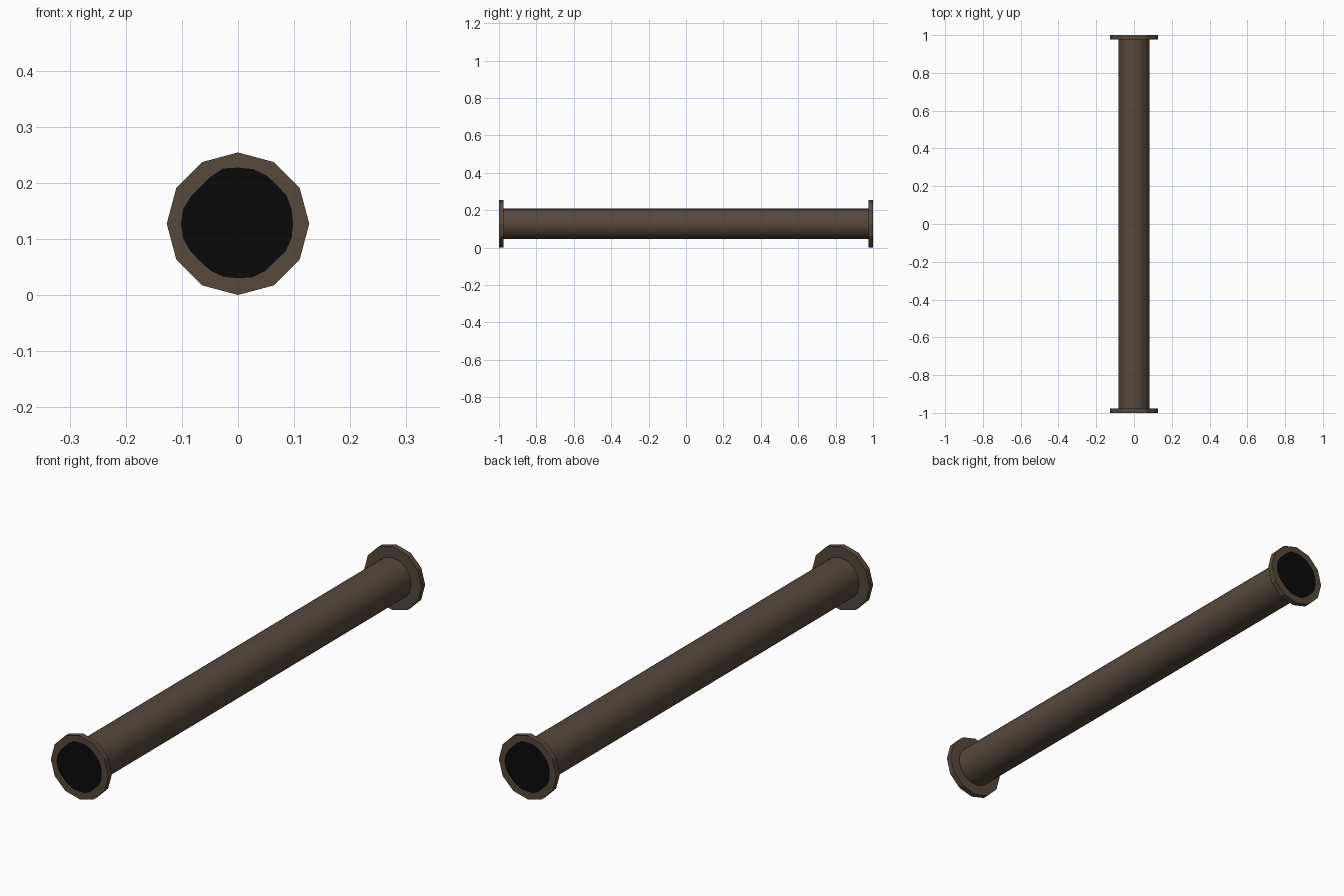
import bpy, bmesh, math

if "Cube" in bpy.data.objects:
    bpy.data.objects.remove(bpy.data.objects["Cube"])

R_FLANGE, R_PIPE, CENTRE_Z = 0.127, 0.082, 0.127
Y_END, Y_INNER = 1.0, 0.977
# Slightly uneven outline of the dark mouth, one radius every 15 degrees
MOUTH = [.098, .099, .100, .098, .100, .101, .100, .102, .097, .094, .097, .101,
         .102, .101, .098, .095, .097, .098, .097, .099, .097, .094, .098, .099]
N = len(MOUTH)


def material(name, rgb):
    m = bpy.data.materials.new(name)
    m.diffuse_color = (*rgb, 1)
    m.use_nodes = True
    m.node_tree.nodes["Principled BSDF"].inputs["Base Color"].default_value = m.diffuse_color
    return m


brown = material("rusty_brown", (0.092, 0.067, 0.047))
black = material("dark_opening", (0.003, 0.003, 0.003))


def ring(bm, radii, y):
    return [bm.verts.new((r * math.cos(math.tau * i / N), y,
                          r * math.sin(math.tau * i / N))) for i, r in enumerate(radii)]


def bridge(bm, a, b):
    return [bm.faces.new((a[i], a[(i + 1) % N], b[(i + 1) % N], b[i])) for i in range(N)]


def make_object(name, bm, mats):
    bmesh.ops.recalc_face_normals(bm, faces=bm.faces)
    mesh = bpy.data.meshes.new(name)
    bm.to_mesh(mesh)
    bm.free()
    for m in mats:
        mesh.materials.append(m)
    ob = bpy.data.objects.new(name, mesh)
    ob.location.z = CENTRE_Z
    bpy.context.collection.objects.link(ob)
    return ob


# Twelve-sided flanges with a dark mouth; the back one is the front turned half round
rim = [R_FLANGE * (1 if i % 2 == 0 else math.cos(math.pi / 12)) for i in range(N)]
for name, turn in (("front_flange", 0), ("back_flange", math.pi)):
    bm = bmesh.new()
    mouth = ring(bm, MOUTH, -Y_END)
    outer = ring(bm, rim, -Y_END)
    inner = ring(bm, rim, -Y_INNER)
    bridge(bm, mouth, outer)
    bridge(bm, outer, inner)
    bm.faces.new(inner)
    bm.faces.new(mouth).material_index = 1
    make_object(name, bm, (brown, black)).rotation_euler.z = turn

# Smooth round pipe between the flanges
bm = bmesh.new()
for f in bridge(bm, ring(bm, [R_PIPE] * N, -Y_INNER), ring(bm, [R_PIPE] * N, Y_INNER)):
    f.smooth = True
make_object("pipe", bm, (brown,))
